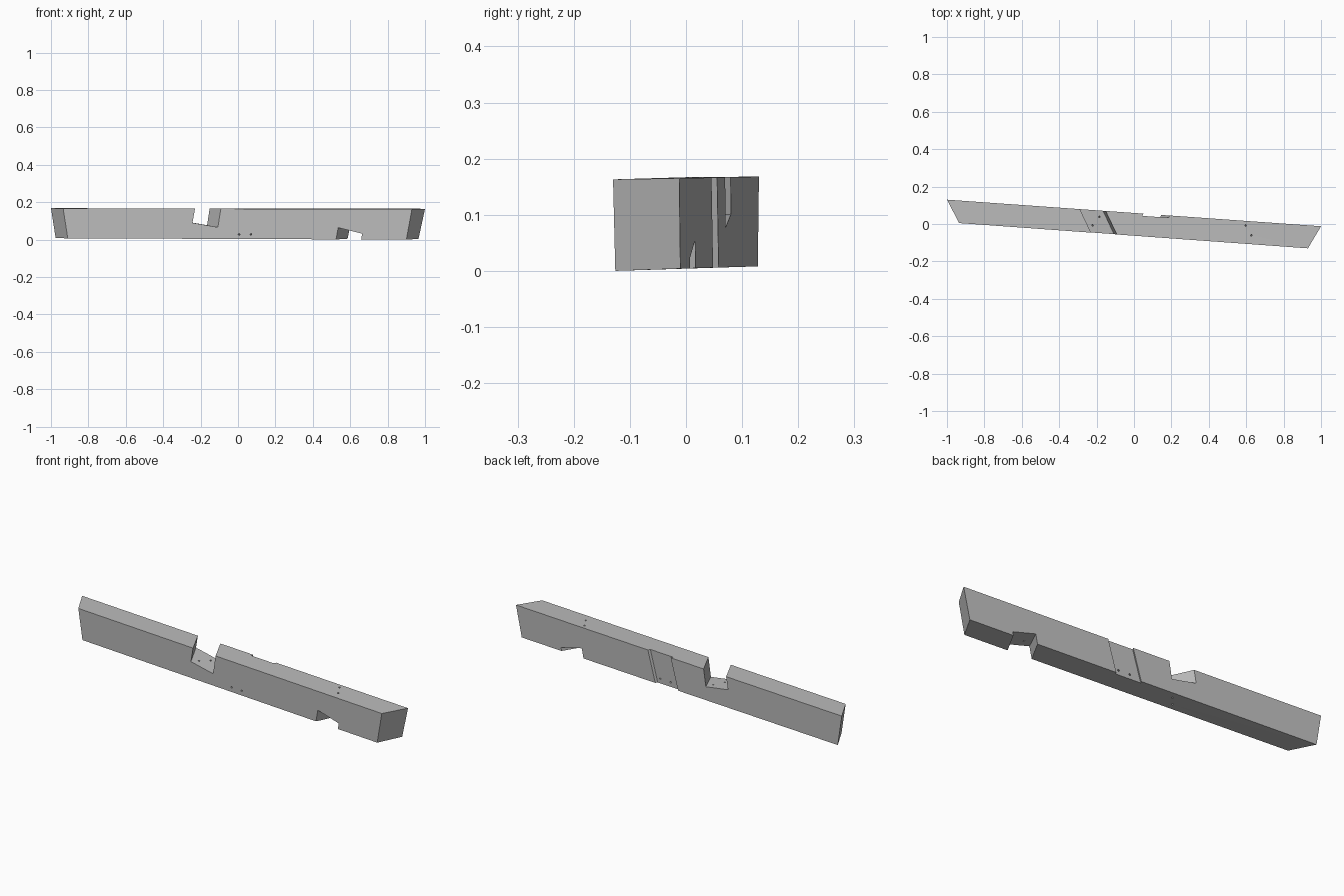
import bpy
import bmesh
from mathutils import Vector

cube = bpy.data.objects.get("Cube")
if cube:
    bpy.data.objects.remove(cube)

timber = bpy.data.materials.new("timber_grey")
timber.use_nodes = True
GREY = (0.5, 0.5, 0.5, 1)
timber.diffuse_color = GREY
timber.node_tree.nodes["Principled BSDF"].inputs["Base Color"].default_value = GREY


def front_y(x):
    return -0.063 - 0.0724 * x


def back_y(x):
    return 0.059 - 0.071 * x


def loft(name, ring_a, ring_b):
    """Solid between two matching rings of points."""
    bm = bmesh.new()
    a = [bm.verts.new(p) for p in ring_a]
    b = [bm.verts.new(p) for p in ring_b]
    n = len(a)
    bm.faces.new(a)
    bm.faces.new(b[::-1])
    for i in range(n):
        j = (i + 1) % n
        bm.faces.new((a[j], a[i], b[i], b[j]))
    bmesh.ops.recalc_face_normals(bm, faces=bm.faces)
    mesh = bpy.data.meshes.new(name)
    bm.to_mesh(mesh)
    bm.free()
    mesh.materials.append(timber)
    obj = bpy.data.objects.new(name, mesh)
    bpy.context.collection.objects.link(obj)
    return obj


def skew_notch(name, section, run):
    """Sweep a front-face section (x, z) along a skewed direction."""
    pts = [Vector((x, front_y(x), z)) for x, z in section]
    run = Vector(run)
    return loft(name, [p - run * 0.3 for p in pts], [p + run * 1.4 for p in pts])


def peg_hole(name, start, end):
    """Thin round drill between two points."""
    start, end = Vector(start), Vector(end)
    axis = (end - start).normalized()
    bm = bmesh.new()
    bmesh.ops.create_cone(bm, cap_ends=True, segments=12, radius1=0.0045,
                          radius2=0.0045, depth=(end - start).length)
    bm.transform(axis.to_track_quat("Z", "Y").to_matrix().to_4x4())
    bmesh.ops.translate(bm, verts=bm.verts, vec=(start + end) / 2)
    mesh = bpy.data.meshes.new(name)
    bm.to_mesh(mesh)
    bm.free()
    mesh.materials.append(timber)
    obj = bpy.data.objects.new(name, mesh)
    bpy.context.collection.objects.link(obj)
    return obj


# Beam with splayed ends
beam = loft("beam",
            [(-0.975, 0.128, 0.008), (-0.91, 0.004, 0.007),
             (0.90, -0.126, 0.0), (0.965, -0.01, 0.004)],
            [(-1.0, 0.13, 0.168), (-0.935, 0.005, 0.167),
             (0.93, -0.13, 0.163), (1.0, -0.012, 0.165)])

# Skewed notches in the top and the underside
cutters = [
    skew_notch("top_notch_cutter",
               [(-0.243, 0.09), (-0.107, 0.066), (-0.083, 0.22), (-0.22, 0.22)],
               (-0.058, 0.125, 0.011)),
    skew_notch("bottom_notch_cutter",
               [(0.515, -0.04), (0.535, 0.064), (0.663, 0.032), (0.65, -0.04)],
               (0.062, 0.12, -0.009)),
]


# Shallow leaning housing across the back face
def housing_ring(z):
    lean = 0.28 * z
    left, right = 0.004 + lean, 0.144 + lean
    ring = []
    for x, depth in ((left, -0.012), (right, -0.012), (right, 0.03), (left, 0.03)):
        ring.append((x + depth * 0.5, back_y(x) + depth, z))
    return ring


cutters.append(loft("back_housing_cutter", housing_ring(-0.05), housing_ring(0.22)))

# Pairs of peg holes through each joint
for x in (0.005, 0.068):
    cutters.append(peg_hole("housing_peg_cutter", (x - 0.02, front_y(x) - 0.038, 0.027),
                            (x + 0.082, front_y(x) + 0.156, 0.03)))
for x, y in ((-0.185, 0.038), (-0.222, -0.008)):
    cutters.append(peg_hole("top_notch_peg_cutter", (x - 0.02, y, -0.04), (x + 0.006, y, 0.12)))
for x, y in ((0.596, -0.008), (0.626, -0.061)):
    cutters.append(peg_hole("bottom_notch_peg_cutter", (x + 0.01, y, 0.2), (x - 0.035, y, 0.01)))

for cutter in cutters:
    cut = beam.modifiers.new(cutter.name, "BOOLEAN")
    cut.operation = "DIFFERENCE"
    cut.solver = "EXACT"
    cut.object = cutter
    cutter.hide_render = True
    cutter.hide_viewport = True
    cutter.display_type = "WIRE"
